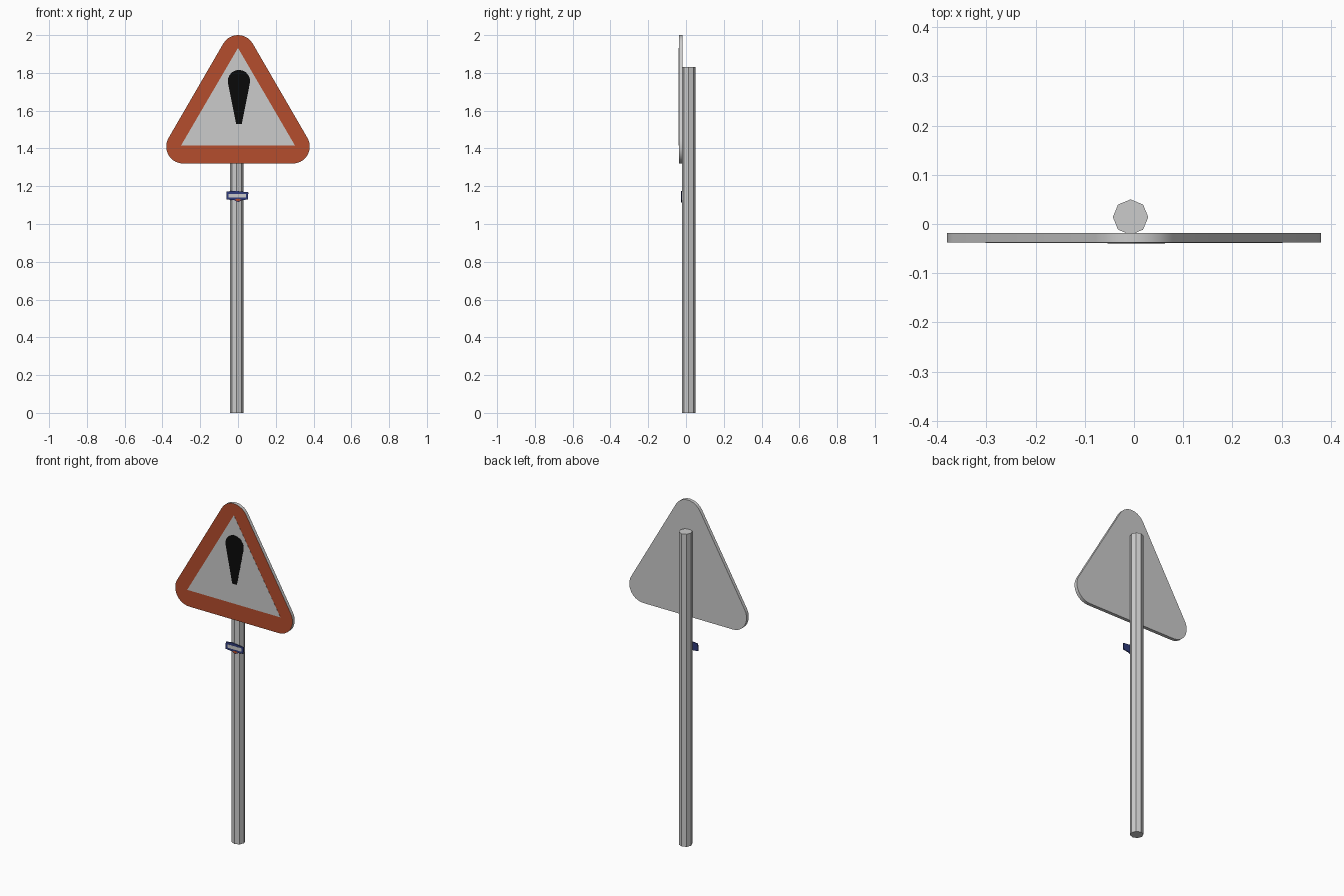
import bpy, bmesh, math
from mathutils import Vector

cube = bpy.data.objects.get("Cube")
if cube:
    bpy.data.objects.remove(cube, do_unlink=True)


def material(name, rgb):
    m = bpy.data.materials.new(name)
    m.use_nodes = True
    m.diffuse_color = (*rgb, 1)
    m.node_tree.nodes["Principled BSDF"].inputs["Base Color"].default_value = (*rgb, 1)
    return m


GREY = material("metal grey", (0.6, 0.6, 0.6))
RED = material("border red", (0.46, 0.075, 0.027))
WHITE = material("panel white", (0.6, 0.6, 0.6))
BLACK = material("symbol black", (0.003, 0.003, 0.003))
NAVY = material("plate navy", (0.03, 0.045, 0.2))


def prism(name, outline, front, back, mat, front_mat=None, smooth=False):
    """Extrude an (x, z) outline along y; the front cap may have its own colour."""
    bm = bmesh.new()
    a = [bm.verts.new((x, front, z)) for x, z in outline]
    b = [bm.verts.new((x, back, z)) for x, z in outline]
    cap = bm.faces.new(a)
    bm.faces.new(b[::-1])
    for i in range(len(a)):
        j = (i + 1) % len(a)
        bm.faces.new((a[j], a[i], b[i], b[j]))
    cap.material_index = 1 if front_mat else 0
    bmesh.ops.recalc_face_normals(bm, faces=bm.faces)
    mesh = bpy.data.meshes.new(name)
    bm.to_mesh(mesh)
    bm.free()
    mesh.materials.append(mat)
    if front_mat:
        mesh.materials.append(front_mat)
    obj = bpy.data.objects.new(name, mesh)
    bpy.context.collection.objects.link(obj)
    if smooth:
        bpy.ops.object.select_all(action='DESELECT')
        obj.select_set(True)
        bpy.context.view_layer.objects.active = obj
        bpy.ops.object.shade_smooth_by_angle(angle=math.radians(30))
    return obj


def arc(cx, cz, r, start, end, steps):
    angles = [math.radians(start + (end - start) * i / steps) for i in range(steps + 1)]
    return [(cx + r * math.cos(t), cz + r * math.sin(t)) for t in angles]


# Octagonal pole
bpy.ops.mesh.primitive_cylinder_add(vertices=8, radius=0.036, depth=1.83,
                                    location=(-0.007, 0.014, 0.915))
pole = bpy.context.object
pole.name = "pole"
pole.data.materials.append(GREY)

# Rounded triangular sign board with a coloured front
board = (arc(0.29, 1.41, 0.09, -90, 30, 10) + arc(0, 1.91, 0.09, 30, 150, 10)
         + arc(-0.29, 1.41, 0.09, 150, 270, 10))
prism("sign_board", board, -0.038, -0.018, GREY, RED, smooth=True)

# Pale triangle and dark tapered mark on the front
prism("sign_panel", [(-0.302, 1.415), (0.302, 1.415), (0, 1.932)], -0.0386, -0.0375, WHITE)
mark = [(-0.01, 1.53), (0.02, 1.53)] + arc(0.005, 1.757, 0.059, -8, 188, 10)
prism("warning_mark", mark, -0.0392, -0.038, BLACK)

# Small plate on the pole, with plain pale and red insets
prism("pole_plate", [(-0.062, 1.13), (-0.02, 1.126), (0, 1.115), (0.02, 1.126),
                     (0.052, 1.13), (0.055, 1.168), (-0.02, 1.176), (-0.06, 1.172)],
      -0.027, -0.022, NAVY)
prism("plate_pale_band", [(-0.05, 1.14), (0.042, 1.14), (0.042, 1.16), (-0.05, 1.16)],
      -0.0276, -0.0265, WHITE)
prism("plate_red_inset", [(-0.017, 1.128), (0, 1.119), (0.017, 1.128), (0, 1.135)],
      -0.0276, -0.0265, RED)
